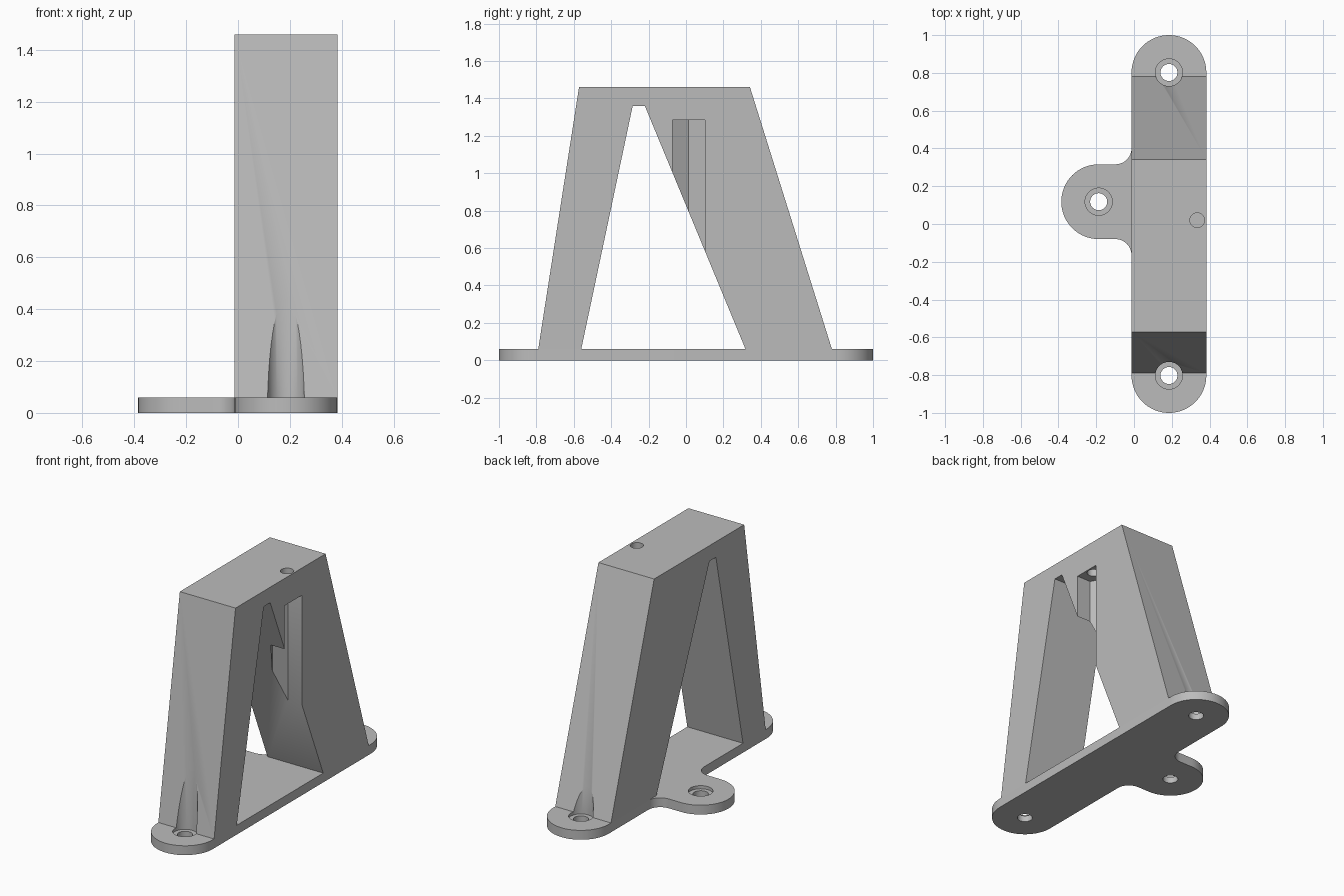
import bpy
import bmesh
from math import cos, sin, pi, radians
from mathutils import Vector

cube = bpy.data.objects.get("Cube")
if cube:
    bpy.data.objects.remove(cube, do_unlink=True)

grey = bpy.data.materials.new("plain grey")
grey.use_nodes = True
grey.diffuse_color = (0.5, 0.5, 0.5, 1)
grey.node_tree.nodes["Principled BSDF"].inputs["Base Color"].default_value = (0.5, 0.5, 0.5, 1)

MID, RAD = 0.185, 0.198          # centre line and half width of the body
PLATE = 0.06                     # plate thickness
TAB = (-0.187, 0.118)
SCREWS = [(MID, -0.802), (MID, 0.802), TAB]


def arc(cx, cy, r, start, end, steps):
    angles = [radians(start + (end - start) * i / steps) for i in range(steps + 1)]
    return [(cx + r * cos(a), cy + r * sin(a)) for a in angles]


def prism(name, points, offset):
    """Extrude a closed loop of 3D points along an offset."""
    bm = bmesh.new()
    face = bm.faces.new([bm.verts.new(p) for p in points])
    extruded = bmesh.ops.extrude_face_region(bm, geom=[face])
    moved = [v for v in extruded["geom"] if isinstance(v, bmesh.types.BMVert)]
    bmesh.ops.translate(bm, vec=Vector(offset), verts=moved)
    bmesh.ops.recalc_face_normals(bm, faces=bm.faces)
    mesh = bpy.data.meshes.new(name)
    bm.to_mesh(mesh)
    bm.free()
    mesh.materials.append(grey)
    obj = bpy.data.objects.new(name, mesh)
    bpy.context.collection.objects.link(obj)
    return obj


def upright(name, outline, bottom, top):
    return prism(name, [(x, y, bottom) for x, y in outline], (0, 0, top - bottom))


def activate(obj):
    bpy.ops.object.select_all(action="DESELECT")
    obj.select_set(True)
    bpy.context.view_layer.objects.active = obj


def cut(obj, outline, bottom, top):
    """Subtract an upright prism from an object."""
    cutter = upright("cutter", outline, bottom, top)
    cutter.hide_render = True
    mod = obj.modifiers.new("cut", "BOOLEAN")
    mod.operation = "DIFFERENCE"
    mod.solver = "EXACT"
    mod.object = cutter
    activate(obj)
    bpy.ops.object.modifier_apply(modifier=mod.name)
    bpy.data.objects.remove(cutter, do_unlink=True)


def circle(cx, cy, r, steps=48):
    return arc(cx, cy, r, 0, 360, steps)[:-1]


# Mounting plate: long rounded strip with a filleted side tab
fillet = 0.085
fx = MID - RAD - fillet
outline = arc(MID, -1 + RAD, RAD, 180, 360, 32)
outline += arc(MID, 1 - RAD, RAD, 0, 180, 32)
outline += arc(fx, TAB[1] + RAD + fillet, fillet, 0, -90, 12)
outline += arc(*TAB, RAD, 90, 270, 32)
outline += arc(fx, TAB[1] - RAD - fillet, fillet, 90, 0, 12)
plate = upright("mounting_plate", outline, 0, PLATE)

# Sloped frame with a tapered opening between its two legs
profile = [(-0.79, PLATE), (-0.572, 1.46), (0.342, 1.46), (0.78, PLATE),
           (0.318, PLATE), (-0.22, 1.36), (-0.285, 1.36), (-0.56, PLATE)]
frame = prism("sloped_frame", [(MID - RAD, y, z) for y, z in profile], (2 * RAD, 0, 0))

# Screw holes, counterbores and the clearance they need in the legs
for x, y in SCREWS:
    cut(plate, circle(x, y, 0.045), -0.1, 0.2)
    cut(plate, circle(x, y, 0.072), PLATE - 0.02, 0.2)
    if x == MID:
        cut(frame, circle(x, y, 0.072), 0.01, 0.8)

# Half-hexagon pocket open to the side, with a round hole through the top
px, py, half = 0.335, 0.014, 0.0875
side = half / cos(pi / 6)
pocket = [(px - side, py), (px - side / 2, py - half), (0.5, py - half),
          (0.5, py + half), (px - side / 2, py + half)]
cut(frame, pocket, 0.3, 1.285)
cut(frame, circle(px, py + 0.006, 0.039, 32), 1.2, 1.6)

for obj in (plate, frame):
    activate(obj)
    bpy.ops.object.shade_smooth_by_angle(angle=radians(30))
